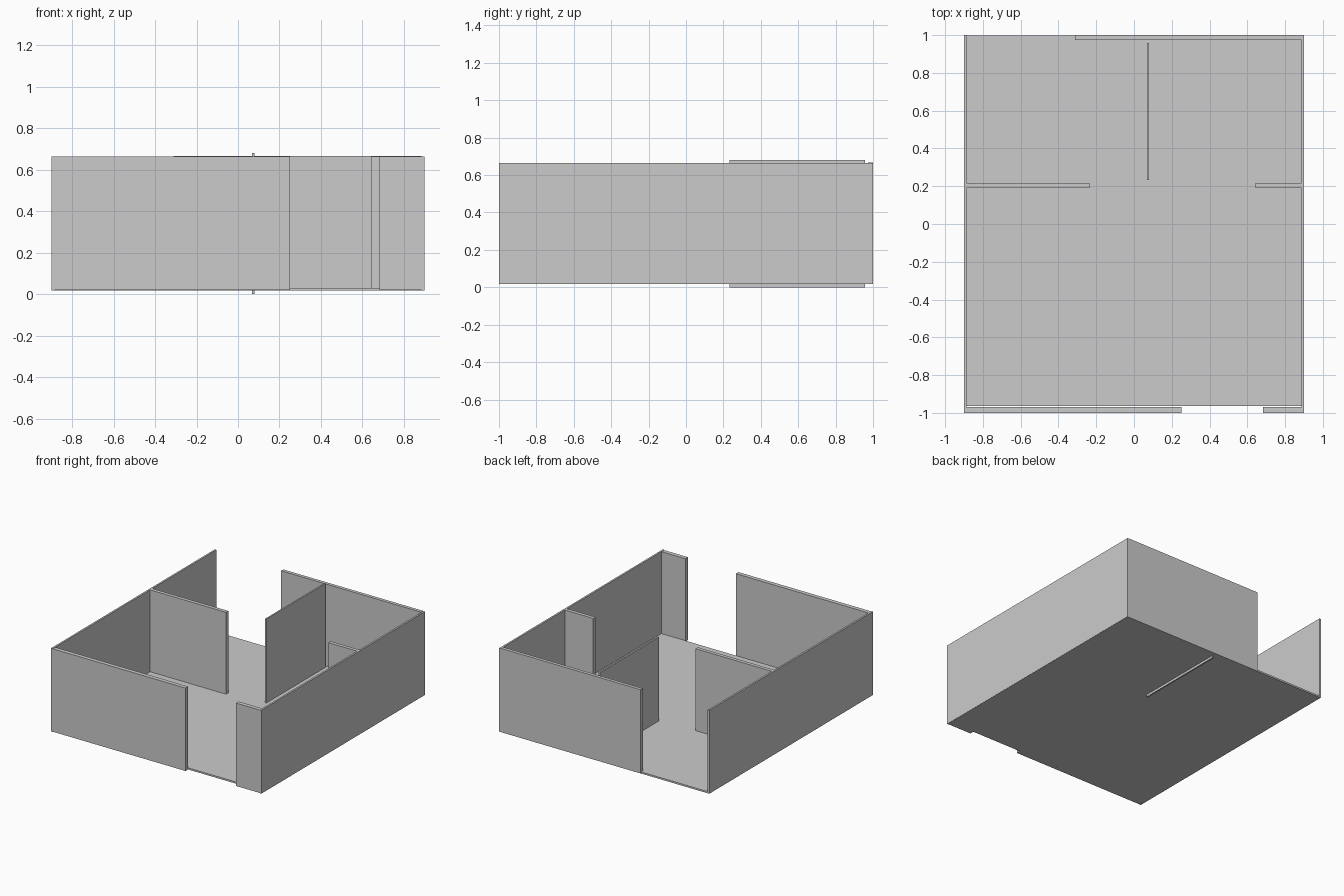
import bpy
import bmesh
from mathutils import Vector

if "Cube" in bpy.data.objects:
    bpy.data.objects.remove(bpy.data.objects["Cube"])


def box(name, x, y, z):
    """Axis-aligned box from (min, max) ranges."""
    bm = bmesh.new()
    bmesh.ops.create_cube(bm, size=1)
    size = Vector((x[1] - x[0], y[1] - y[0], z[1] - z[0]))
    mid = Vector((sum(x), sum(y), sum(z))) / 2
    bmesh.ops.scale(bm, vec=size, verts=bm.verts)
    bmesh.ops.translate(bm, vec=mid, verts=bm.verts)
    mesh = bpy.data.meshes.new(name)
    bm.to_mesh(mesh)
    bm.free()
    obj = bpy.data.objects.new(name, mesh)
    bpy.context.collection.objects.link(obj)
    return obj


WALL_Z = (0.019, 0.665)
INNER = 0.886   # inside face of the side walls

# Floor slab, set back under the front doorway
box("floor", (-0.899, 0.899), (-0.964, 0.999), (0.018, 0.031))

# Long side walls
for side, name in ((-1, "left_wall"), (1, "right_wall")):
    box(name, sorted((side * INNER, side * 0.9)), (-1, 1), WALL_Z)

# Front wall on either side of the doorway
front_z = (0.021, 0.663)
box("front_wall_left", (-INNER, 0.251), (-1, -0.968), front_z)
box("front_wall_right", (0.683, INNER), (-1, -0.968), front_z)

# Back wall, open at the left corner
box("back_wall", (-0.312, INNER), (0.974, 1), (0.018, 0.667))

# Cross partition with a wide opening
box("cross_wall_left", (-INNER, -0.235), (0.19, 0.218), WALL_Z)
box("cross_wall_right", (0.642, INNER), (0.19, 0.218), WALL_Z)

# Thin divider between the rear rooms, slightly taller and poking below the floor
box("divider_wall", (0.068, 0.08), (0.232, 0.958), (0, 0.68))
